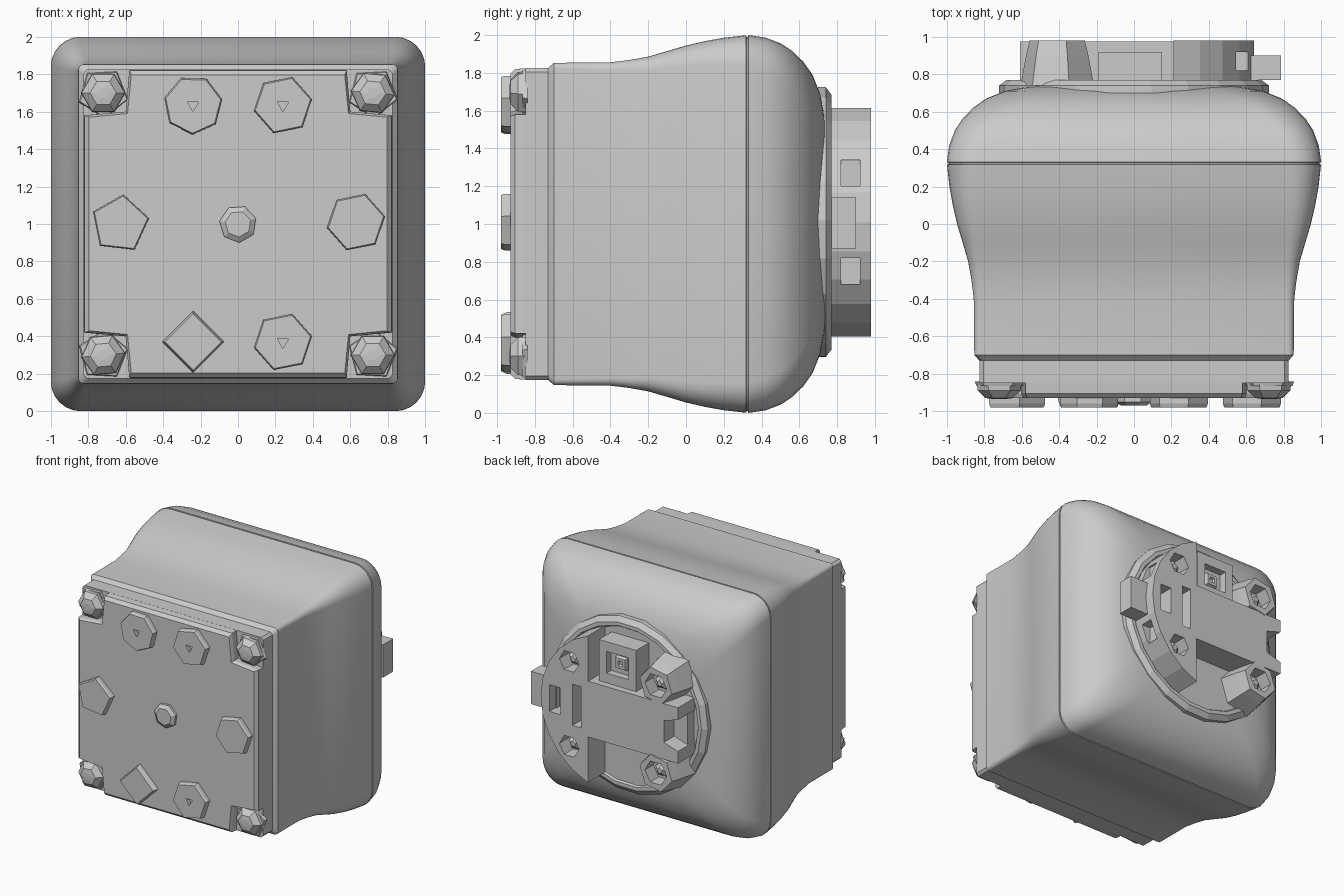
import bpy, bmesh, math
from mathutils import Matrix, Vector

cube = bpy.data.objects.get("Cube")
if cube:
    bpy.data.objects.remove(cube, do_unlink=True)

grey = bpy.data.materials.new("plain grey")
grey.use_nodes = True
grey.diffuse_color = (0.6, 0.6, 0.6, 1)
grey.node_tree.nodes["Principled BSDF"].inputs["Base Color"].default_value = (0.6, 0.6, 0.6, 1)


def loft(name, rings, smooth=False):
    """Join rings of points with quads and cap both ends."""
    bm = bmesh.new()
    loops = [[bm.verts.new(p) for p in ring] for ring in rings]
    n = len(loops[0])
    for a, b in zip(loops, loops[1:]):
        for i in range(n):
            bm.faces.new((a[i], a[(i + 1) % n], b[(i + 1) % n], b[i]))
    bm.faces.new(loops[0])
    bm.faces.new(loops[-1])
    bmesh.ops.recalc_face_normals(bm, faces=bm.faces)
    mesh = bpy.data.meshes.new(name)
    bm.to_mesh(mesh)
    bm.free()
    obj = bpy.data.objects.new(name, mesh)
    bpy.context.collection.objects.link(obj)
    mesh.materials.append(grey)
    if smooth:
        select(obj)
        bpy.ops.object.shade_smooth_by_angle(angle=math.radians(35))
    return obj


def select(obj):
    bpy.ops.object.select_all(action='DESELECT')
    obj.select_set(True)
    bpy.context.view_layer.objects.active = obj


def prism(name, outline, y0, y1):
    """Extrude an x,z outline along y."""
    return loft(name, [[(x, y, z) for x, z in outline] for y in (y0, y1)])


def box(name, x0, x1, y0, y1, z0, z1):
    return prism(name, [(x0, z0), (x1, z0), (x1, z1), (x0, z1)], y0, y1)


def polygon(cx, cz, r, n, turn=0):
    return [(cx + r * math.cos(turn + math.tau * i / n),
             cz + r * math.sin(turn + math.tau * i / n)) for i in range(n)]


def stud(name, cx, cz, n, steps, turn=0.3):
    """Faceted round part from (y, radius) steps."""
    return loft(name, [[(x, y, z) for x, z in polygon(cx, cz, r, n, turn)] for y, r in steps])


def rounded_square(h, r, y, segments=6):
    ring = []
    for q in range(4):
        mid = math.pi / 4 + q * math.pi / 2
        cx = math.copysign(h - r, math.cos(mid))
        cz = math.copysign(h - r, math.sin(mid))
        for i in range(segments + 1):
            a = q * math.pi / 2 + i / segments * math.pi / 2
            ring.append((cx + r * math.cos(a), y, 1 + cz + r * math.sin(a)))
    return ring


def cut(target, cutters):
    for c in cutters:
        c.hide_render = True
        mod = target.modifiers.new("cut", 'BOOLEAN')
        mod.object = c
        mod.solver = 'EXACT'
        select(target)
        bpy.ops.object.modifier_apply(modifier=mod.name)
        bpy.data.objects.remove(c, do_unlink=True)


# Flared housing: y, half width, corner radius
housing = [(-.73, .825, .03), (-.70, .853, .03), (-.4, .856, .04), (-.3, .868, .05),
           (-.2, .886, .07), (-.1, .915, .09), (0, .945, .11), (.1, .968, .13),
           (.2, .986, .15), (.318, .999, .16), (.32, .99, .16), (.328, .99, .16),
           (.33, 1, .16), (.42, .987, .17), (.5, .957, .18), (.56, .918, .19),
           (.62, .86, .2), (.67, .79, .21), (.71, .69, .21), (.735, .56, .2), (.745, .4, .18)]
loft("housing", [rounded_square(h, r, y) for y, h, r in housing], True)

# Front plate with stepped corners
loft("front_plate", [rounded_square(h, .02, y, 1) for y, h in ((-.725, .825), (-.85, .825))])


def notched(h, n, y):
    pts = []
    for k in range(4):
        turn = Matrix.Rotation(k * math.pi / 2, 2)
        for p in ((h, -n), (h, n), (n + .02, n + .02)):
            v = turn @ Vector(p)
            pts.append((v.x, y, 1 + v.y))
    return pts


loft("front_panel", [notched(.825, .58, -.84), notched(.82, .58, -.905), notched(.795, .57, -.93)])

# Corner screws and their spiked tips
for sx in (-1, 1):
    for sz in (-1, 1):
        cx, cz = sx * .72, 1 + sz * .7
        stud("corner_screw", cx, cz, 6, [(-.84, .12), (-.89, .115), (-.93, .07), (-.935, .03)], sx + sz)
        stud("corner_collar", cx, cz, 5, [(-.84, .14), (-.865, .13)], sz)

# Front buttons, two of them pierced on each side of the middle
buttons = [(-.24, 1.635, 7, True), (.24, 1.635, 6, True), (-.63, 1, 5, False),
           (.63, 1.01, 6, False), (.24, .37, 6, True)]
for x, z, n, pierced in buttons:
    button = stud("front_button", x, z, n, [(-.92, .158), (-.96, .158), (-.98, .15)], .2)
    if pierced:
        cut(button, [prism("hole", polygon(x, z, .035, 3, .5), -1.1, -.95)])
stud("faceted_button", -.24, .37, 4, [(-.92, .165), (-.945, .165), (-.98, .15)], math.pi / 2)
stud("centre_button", 0, 1, 7, [(-.92, .1), (-.95, .1), (-.97, .07)])

# Round mount on the back
stud("mount_disc", 0, 1.01, 22, [(.70, .72), (.74, .72), (.77, .68), (.77, .65), (.755, .64)])

# Curved side of the mount with pockets, and a tab
limit = math.acos(.21 / .64)
arc = [(.64 * math.cos(a), 1.01 + .64 * math.sin(a))
       for a in [limit * (i / 5 - 1) for i in range(11)]]
side = prism("curved_mount_side", arc, .74, .98)
pockets = [prism("socket", polygon(.38, 1.01 + s * .35, .09, 6), .86, 1.1) for s in (-1, 1)]
pockets += [box("slot", .27, .35, .84, 1.1, .84, 1.18), box("pocket", .46, .56, .86, 1.1, .9, 1.12)]
pockets += [box("rim_pocket", .53, .8, .82, .92, z, z + .14) for z in (.68, 1.2)]
cut(side, pockets)
box("mount_tab", .55, .785, .77, .90, .87, 1.14)

# Flat bridge across the mount, notched at its end
prism("mount_bridge", [(.21, .78), (-.61, .78), (-.61, .88), (-.48, .92), (-.48, 1.1),
                       (-.61, 1.14), (-.61, 1.24), (.21, 1.24)], .74, .975)
box("bridge_notch_floor", -.6, -.47, .74, .84, .86, 1.16)

# Square socket
socket = box("square_socket", -.19, .15, .74, .92, 1.2, 1.58)
cut(socket, [box("opening", -.12, .08, .86, 1.1, 1.32, 1.5)])
stud("socket_core", -.02, 1.41, 4, [(.85, .08), (.885, .06), (.885, .03), (.87, .02)], math.pi / 4)

# Corner lugs of the mount
for s in (-1, 1):
    lug = loft("mount_lug", [[(x, y, z) for x, z in polygon(-.41, 1.01 + s * .36, r, 6, .2)]
                             for y, r in ((.74, .2), (.9, .17), (.98, .15))])
    cut(lug, [prism("socket", polygon(-.41, 1.01 + s * .36, .1, 6), .87, 1.1)])
    for x, z in ((-.41, .36), (.38, .35)):
        stud("mount_screw", x, 1.01 + s * z, 5, [(.84, .07), (.90, .06), (.93, .025)])
